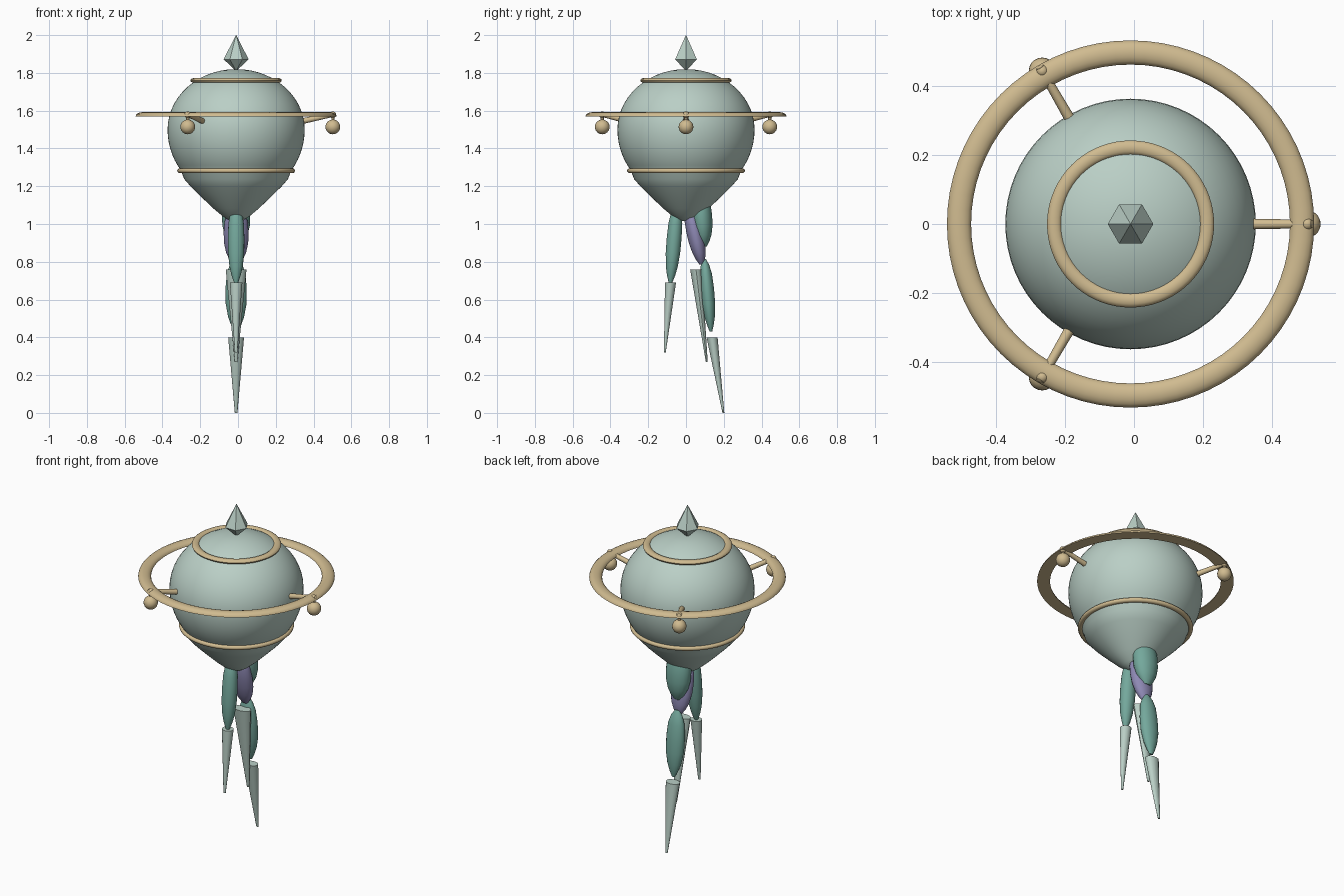
import bpy, bmesh, math
from mathutils import Vector

if "Cube" in bpy.data.objects:
    bpy.data.objects.remove(bpy.data.objects["Cube"])

CX = -0.01  # axis of the body


def srgb(r, g, b):
    f = lambda c: c / 12.92 if c <= 0.04045 else ((c + 0.055) / 1.055) ** 2.4
    return (f(r / 255), f(g / 255), f(b / 255), 1)


def material(name, rgb):
    m = bpy.data.materials.new(name)
    m.diffuse_color = srgb(*rgb)
    m.use_nodes = True
    m.node_tree.nodes["Principled BSDF"].inputs["Base Color"].default_value = m.diffuse_color
    return m


PALE = material("pale_mint", (186, 207, 198))
TEAL = material("teal", (116, 168, 156))
PURPLE = material("dusty_purple", (142, 137, 180))
BRASS = material("brass", (208, 187, 144))


def finish(name, bm, mat, smooth=True, angle=40):
    bmesh.ops.recalc_face_normals(bm, faces=bm.faces)
    me = bpy.data.meshes.new(name)
    bm.to_mesh(me)
    bm.free()
    me.materials.append(mat)
    ob = bpy.data.objects.new(name, me)
    bpy.context.collection.objects.link(ob)
    if smooth:
        bpy.ops.object.select_all(action='DESELECT')
        ob.select_set(True)
        bpy.context.view_layer.objects.active = ob
        bpy.ops.object.shade_smooth_by_angle(angle=math.radians(angle))
    return ob


def loft(name, sections, mat, sides=16, **kw):
    """Skin horizontal ellipses given as (y, z, rx, ry)."""
    bm = bmesh.new()
    loops = []
    for y, z, rx, ry in sections:
        loops.append([bm.verts.new((CX + rx * math.cos(t), y + ry * math.sin(t), z))
                      for t in (2 * math.pi * i / sides for i in range(sides))])
    for a, b in zip(loops, loops[1:]):
        for i in range(sides):
            j = (i + 1) % sides
            bm.faces.new((a[i], a[j], b[j], b[i]))
    bm.faces.new(loops[0])
    bm.faces.new(loops[-1])
    return finish(name, bm, mat, **kw)


def band(name, profile, mat, sides=72):
    """Sweep a closed (radius, z) profile around the axis."""
    bm = bmesh.new()
    loops = [[bm.verts.new((CX + r * math.cos(t), r * math.sin(t), z)) for r, z in profile]
             for t in (2 * math.pi * i / sides for i in range(sides))]
    n = len(profile)
    for k in range(sides):
        a, b = loops[k], loops[(k + 1) % sides]
        for i in range(n):
            j = (i + 1) % n
            bm.faces.new((a[i], a[j], b[j], b[i]))
    return finish(name, bm, mat)


def oval(r, z, a, b, n=12):
    return [(r + a * math.cos(2 * math.pi * i / n), z + b * math.sin(2 * math.pi * i / n))
            for i in range(n)]


def dome(r, z, a, h, n=8):
    return [(r + a * math.cos(math.pi * i / n), z + h * math.sin(math.pi * i / n))
            for i in range(n + 1)]


def rod(name, p, q, r1, r2, mat):
    p, q = Vector(p), Vector(q)
    bm = bmesh.new()
    bmesh.ops.create_cone(bm, cap_ends=True, segments=12, radius1=r1, radius2=r2,
                          depth=(q - p).length)
    rot = (q - p).to_track_quat('Z', 'Y').to_matrix()
    for v in bm.verts:
        v.co = rot @ v.co + (p + q) / 2
    return finish(name, bm, mat)


def ball(name, p, r, mat):
    bm = bmesh.new()
    bmesh.ops.create_uvsphere(bm, u_segments=20, v_segments=12, radius=r)
    bmesh.ops.translate(bm, verts=bm.verts, vec=p)
    return finish(name, bm, mat)


# Balloon body: flattened dome, fuller belly, conical underside
R, MID = 0.363, 1.50
body = []
for i in range(1, 15):
    t = math.pi / 2 * (1 - i / 14)
    body.append((R * math.cos(t), MID + 0.32 * math.sin(t)))
for i in range(1, 8):
    t = math.radians(5.2 * i)
    body.append((R * math.cos(t), MID - 0.365 * math.sin(t)))
body += [(0.275, 1.238), (0.24, 1.198), (0.18, 1.139), (0.12, 1.082),
         (0.07, 1.04), (0.04, 1.022), (0.012, 1.015)]
loft("body", [(0, z, r, r) for r, z in body], PALE, sides=64)

# Finial: six-sided double pyramid
loft("finial", [(0, 1.815, 0.006, 0.006), (0, 1.872, 0.066, 0.066), (0, 2.0, 0.001, 0.001)],
     PALE, sides=6, smooth=False)

# Trim bands and the wide hoop
band("crown_band", oval(0.221, 1.76, 0.021, 0.013), BRASS)
band("lower_band", oval(0.297, 1.282, 0.015, 0.013), BRASS)
band("outer_hoop", dome(0.497, 1.57, 0.035, 0.022), BRASS)

# Three struts, each with a hanging ball
for k in range(3):
    a = 2 * math.pi * k / 3
    c, s = math.cos(a), math.sin(a)
    at = lambda r, z: (CX + r * c, r * s, z)
    rod(f"strut_{k}", at(0.32, 1.538), at(0.525, 1.582), 0.016, 0.012, BRASS)
    ball(f"strut_knob_{k}", at(0.512, 1.578), 0.018, BRASS)
    rod(f"ball_link_{k}", at(0.512, 1.58), at(0.512, 1.53), 0.008, 0.008, BRASS)
    ball(f"hanging_ball_{k}", at(0.512, 1.514), 0.039, BRASS)


def pod(name, top, bottom, rx, ry, mat, shape):
    """Bulged limb segment between two (y, z) points."""
    loft(name, [(top[0] + (bottom[0] - top[0]) * t, top[1] + (bottom[1] - top[1]) * t,
                 rx * w, ry * w) for t, w in shape], mat, sides=18, angle=50)


def spike(name, top, tip, rx, ry):
    loft(name, [(*top, rx, ry), (*tip, 0.007, 0.005)], PALE, sides=14)


LONG = [(0, 0.45), (0.08, 0.75), (0.2, 0.93), (0.4, 1), (0.6, 0.97),
        (0.78, 0.8), (0.9, 0.56), (1, 0.25)]
SHIN = [(0, 0.2), (0.08, 0.6), (0.2, 0.88), (0.4, 1), (0.62, 0.98),
        (0.8, 0.75), (0.92, 0.45), (1, 0.18)]

# Front limb
pod("front_limb", (-0.05, 1.08), (-0.082, 0.69), 0.044, 0.04, TEAL, LONG)
spike("front_spike", (-0.082, 0.69), (-0.112, 0.32), 0.033, 0.03)

# Middle limb
pod("middle_limb", (0.022, 1.07), (0.082, 0.785), 0.066, 0.045, PURPLE, LONG)
spike("middle_spike", (0.053, 0.76), (0.11, 0.27), 0.055, 0.032)

# Rear limb
pod("rear_thigh", (0.075, 1.16), (0.095, 0.88), 0.075, 0.056, TEAL, LONG)
pod("rear_shin", (0.098, 0.815), (0.132, 0.43), 0.056, 0.037, TEAL, SHIN)
spike("rear_spike", (0.138, 0.4), (0.198, 0.0), 0.042, 0.03)
